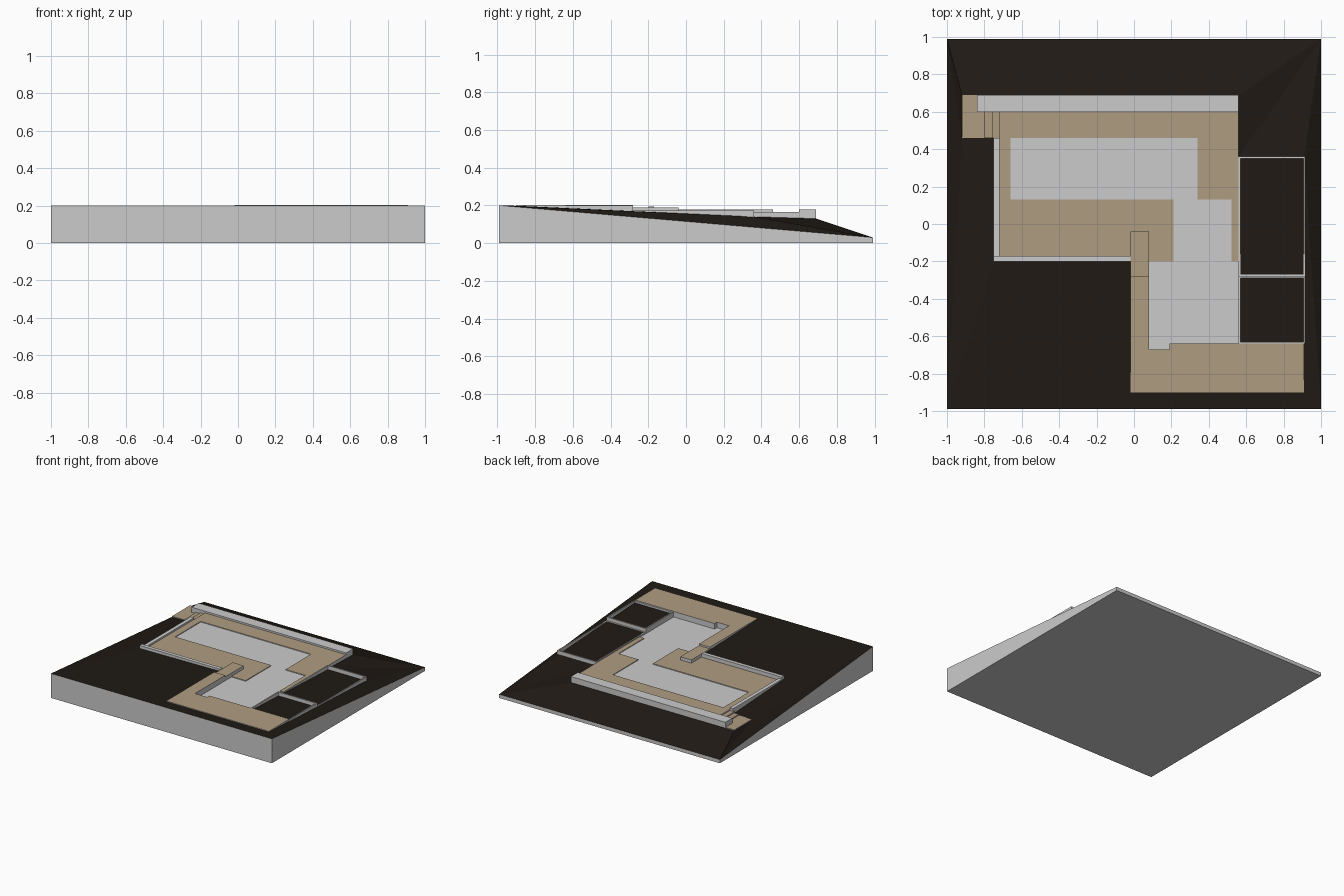
import bpy, bmesh

if "Cube" in bpy.data.objects:
    bpy.data.objects.remove(bpy.data.objects["Cube"])

def material(name, col):
    m = bpy.data.materials.new(name)
    m.diffuse_color = (*col, 1)
    m.use_nodes = True
    m.node_tree.nodes["Principled BSDF"].inputs["Base Color"].default_value = m.diffuse_color
    return m

EARTH = material("earth", (0.014, 0.010, 0.007))
PAVING = material("paving", (0.43, 0.335, 0.216))
CONCRETE = material("concrete", (0.8, 0.8, 0.8))

def finish(name, bm, mats):
    me = bpy.data.meshes.new(name)
    bm.to_mesh(me)
    bm.free()
    for m in mats:
        me.materials.append(m)
    ob = bpy.data.objects.new(name, me)
    bpy.context.collection.objects.link(ob)

def slabs(name, rects, top, bottom=0.09, paved=False):
    """Flat boxes from (x0, x1, y0, y1) rectangles; top face optionally paved."""
    bm = bmesh.new()
    for x0, x1, y0, y1 in rects:
        plan = [(x0, y0), (x1, y0), (x1, y1), (x0, y1)]
        lo = [bm.verts.new((x, y, bottom)) for x, y in plan]
        hi = [bm.verts.new((x, y, top)) for x, y in plan]
        bm.faces.new(lo[::-1])
        bm.faces.new(hi).material_index = int(paved)
        for i in range(4):
            j = (i + 1) % 4
            bm.faces.new((lo[i], lo[j], hi[j], hi[i]))
    finish(name, bm, [CONCRETE, PAVING])

# Sloping ground: concrete block sides, dark surface around the building pad
P = {
    "sw": (-1, -.99, .2), "se": (1, -.99, .2), "ne": (1, .99, .03), "nw": (-1, .99, .03),
    "A": (-.92, .69, .13), "B": (.56, .69, .13), "K": (.56, .36, .14), "C": (.91, .36, .14),
    "D": (.91, -.9, .198), "E": (-.02, -.9, .198), "F": (-.02, -.2, .178),
    "G": (-.75, -.2, .17), "I": (-.75, .46, .135), "H": (-.92, .46, .13),
    "M": (.91, -.64, .186), "N": (.56, -.64, .186),
}
bm = bmesh.new()
V = {k: bm.verts.new(p) for k, p in P.items()}
for f in ("sw se D E", "se ne C", "se C M", "se M D", "C ne K", "K ne B", "ne nw A B",
          "nw sw H", "nw H A", "sw I H", "sw G I", "sw F G", "sw E F", "K N M C"):
    bm.faces.new([V[k] for k in f.split()]).material_index = 1
ring = ["sw", "se", "ne", "nw"]
base = [bm.verts.new((P[k][0], P[k][1], 0)) for k in ring]
bm.faces.new(base[::-1])
for i in range(4):
    j = (i + 1) % 4
    bm.faces.new((base[i], base[j], V[ring[j]], V[ring[i]]))
bmesh.ops.recalc_face_normals(bm, faces=[f for f in bm.faces if f.material_index == 0])
for f in bm.faces:
    if f.material_index == 1:
        f.normal_update()
        if f.normal.z < 0:
            f.normal_flip()
finish("ground", bm, [CONCRETE, EARTH])

# House floor slab
slabs("house_floor", [(-.66, .34, .13, .46), (.21, .52, -.2, .13), (.08, .56, -.67, -.2)], .158)

# Paved terrace around the house
slabs("terrace", [(-.72, .56, .46, .6), (-.72, -.66, .13, .46), (-.72, .21, -.17, .13),
                  (-.02, .21, -.2, -.17), (.34, .56, .13, .46), (.52, .56, -.2, .13)],
      .164, paved=True)

# Upper patio, path and landing
slabs("patio", [(-.02, .91, -.9, -.67), (.19, .91, -.67, -.64),
                (-.02, .08, -.67, -.28)], .203, paved=True)
slabs("path_landing", [(-.02, .08, -.28, -.04)], .19, paved=True)

# Lower landing with steps
slabs("lower_landing", [(-.92, -.84, .46, .69), (-.84, -.8, .46, .6)], .137, paved=True)
for i in range(2):
    slabs(f"step_{i + 1}", [(-.8 + .04 * i, -.76 + .04 * i, .46, .6)],
          .146 + .009 * i, paved=True)

# Retaining walls
slabs("back_wall", [(-.84, .56, .6, .69)], .178)
slabs("west_wall", [(-.75, -.72, -.17, .46)], .178)
slabs("south_wall", [(-.75, -.02, -.2, -.17)], .195)

# Planter bed frames
def frame(name, x0, x1, y0, y1, top, t=.01):
    slabs(name, [(x0, x1, y0, y0 + t), (x0, x1, y1 - t, y1),
                 (x0, x0 + t, y0 + t, y1 - t), (x1 - t, x1, y0 + t, y1 - t)], top)

frame("upper_planter", .56, .915, -.64, -.28, .2)
frame("lower_planter", .56, .915, -.28, .36, .172)
